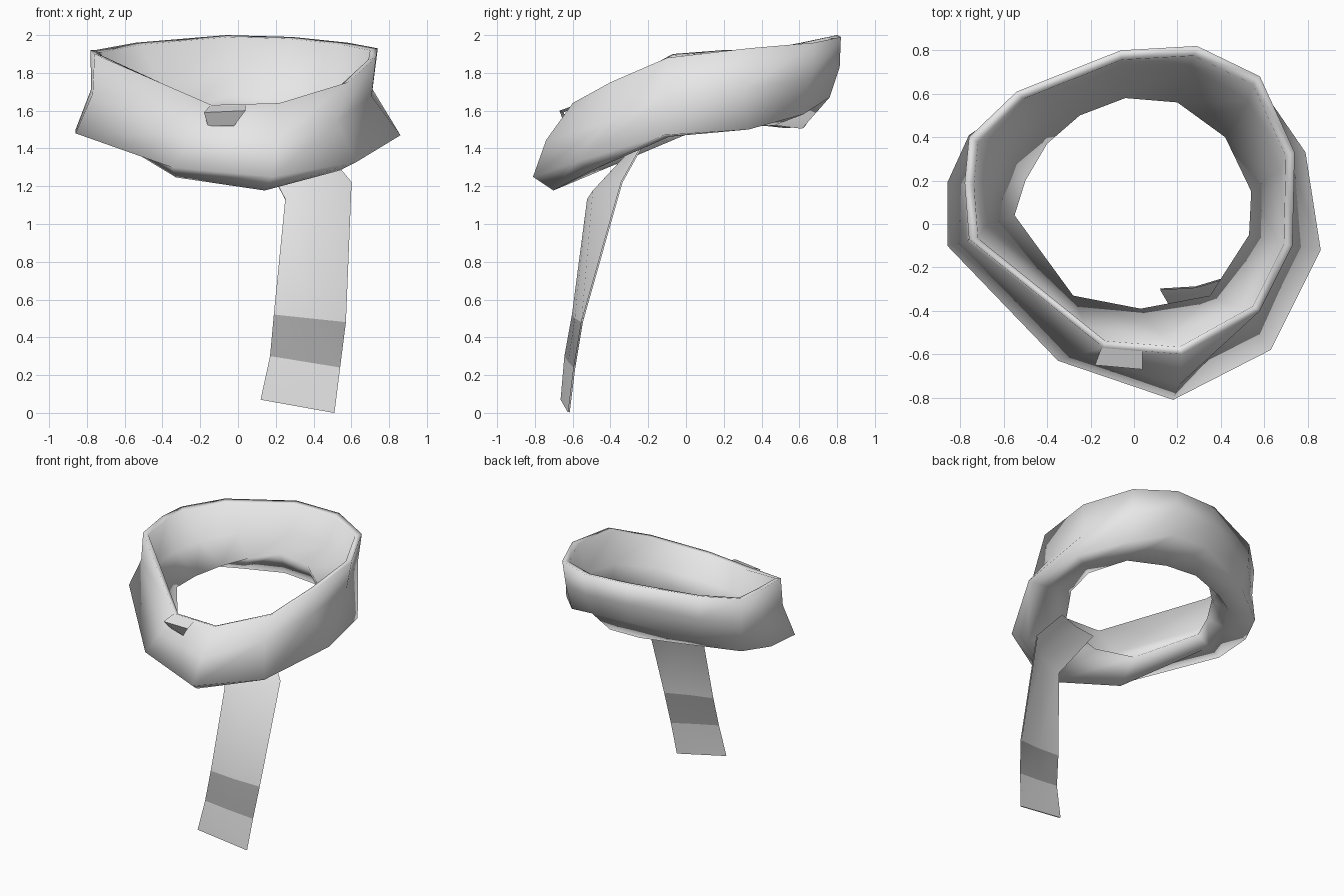
import bpy, bmesh
from math import radians
from mathutils import Vector

cube = bpy.data.objects.get("Cube")
if cube:
    bpy.data.objects.remove(cube)


def make_material(name, value):
    mat = bpy.data.materials.new(name)
    mat.use_nodes = True
    colour = (value, value, value, 1)
    mat.diffuse_color = colour
    mat.node_tree.nodes["Principled BSDF"].inputs["Base Color"].default_value = colour
    return mat


cloth = make_material("light grey cloth", 0.8)
stripe = make_material("dark grey stripe", 0.4)


def loft(name, rows, materials, closed=False, striped_row=None, angle=180):
    """Skin neighbouring rows of points; a closed loft also joins row and column ends."""
    bm = bmesh.new()
    grid = [[bm.verts.new(p) for p in row] for row in rows]
    height, width = len(grid), len(grid[0])
    for r in range(height if closed else height - 1):
        for c in range(width if closed else width - 1):
            r2, c2 = (r + 1) % height, (c + 1) % width
            face = bm.faces.new((grid[r][c], grid[r][c2], grid[r2][c2], grid[r2][c]))
            face.material_index = 1 if r == striped_row else 0
    bmesh.ops.recalc_face_normals(bm, faces=bm.faces[:])
    mesh = bpy.data.meshes.new(name)
    bm.to_mesh(mesh)
    bm.free()
    for mat in materials:
        mesh.materials.append(mat)
    mesh.shade_smooth()
    mesh.set_sharp_from_angle(angle=radians(angle))
    obj = bpy.data.objects.new(name, mesh)
    bpy.context.collection.objects.link(obj)
    return obj


def scale_xy(p, factor, lift=0):
    return Vector((p.x * factor, p.y * factor, p.z + lift))


# Neck loop guide outlines, from the back round past the left side
rim = [(-.06, .80, 2), (.29, .82, 1.99), (.58, .68, 1.96), (.74, .33, 1.93),
       (.73, -.1, 1.88), (.58, -.4, 1.75), (.22, -.6, 1.64), (-.14, -.57, 1.63),
       (-.76, -.07, 1.9), (-.78, .19, 1.92), (-.76, .4, 1.92), (-.54, .61, 1.96)]
hem = [(-.04, .75, 1.68), (.27, .76, 1.67), (.54, .62, 1.58), (.79, .33, 1.5),
       (.86, -.12, 1.47), (.63, -.58, 1.33), (.18, -.81, 1.25), (-.35, -.63, 1.3),
       (-.86, -.1, 1.48), (-.86, .19, 1.5), (-.76, .41, 1.52), (-.5, .58, 1.6)]
lip = [(-.04, .58, 1.68), (.2, .56, 1.66), (.42, .4, 1.6), (.54, .15, 1.53),
       (.53, -.05, 1.48), (.35, -.33, 1.4), (.03, -.39, 1.35), (-.28, -.33, 1.37),
       (-.55, .04, 1.49), (-.5, .2, 1.53), (-.4, .37, 1.57), (-.25, .5, 1.62)]
# How far the waist of the cloth is pinched at each station
pinch = [1.03, 1.03, 1.01, .93, .89, .86, 1.05, 1, .95, .95, .98, 1.02]

rim, hem, lip = ([Vector(p) for p in ring] for ring in (rim, hem, lip))
waist = [scale_xy(t.lerp(o, .5), k) for t, o, k in zip(rim, hem, pinch)]
inner_rim = [scale_xy(t, .945, -.01) for t in rim]
# The inner wall stays steep before it turns in to the lip
inner_wall = [scale_xy(i.lerp(l, .5), 1.09, -.05) for i, l in zip(inner_rim, lip)]
# The underside sags below the lip at the front and the back
under = []
for o, l in zip(hem, lip):
    p = o.lerp(l, .5 + .3 * o.y)
    p.z -= max(0, -p.y) * .14 + max(0, p.y - .35) * .6
    under.append(p)
loft("neck_loop", [rim, waist, hem, under, lip, inner_wall, inner_rim], [cloth], closed=True)

# Small overhanging fold just below the front rim
loft("front_fold", [
    [(-.15, -.57, 1.625), (.04, -.585, 1.63)],
    [(-.18, -.65, 1.59), (.04, -.67, 1.6)],
    [(-.16, -.59, 1.52), (-.02, -.64, 1.52)],
], [cloth], angle=20)

# Hanging tail: left edge and right edge at each height, bowed in the middle
edges = [((.12, -.3, 1.38), (.45, -.24, 1.4)),
         ((.25, -.52, 1.13), (.6, -.34, 1.22)),
         ((.19, -.6, .52), (.57, -.55, .48)),
         ((.17, -.64, .3), (.54, -.59, .24)),
         ((.12, -.66, .07), (.51, -.62, 0))]
bows = [.02, .06, .01, .005, 0]
rows = []
for (a, b), bow in zip(edges, bows):
    a, b = Vector(a), Vector(b)
    rows.append([a, a.lerp(b, .5) - Vector((0, bow, 0)), b])
tail = loft("hanging_tail", rows, [cloth, stripe], striped_row=2, angle=60)
thick = tail.modifiers.new("cloth thickness", 'SOLIDIFY')
thick.thickness = .008
thick.offset = 0
thick.use_rim = False
